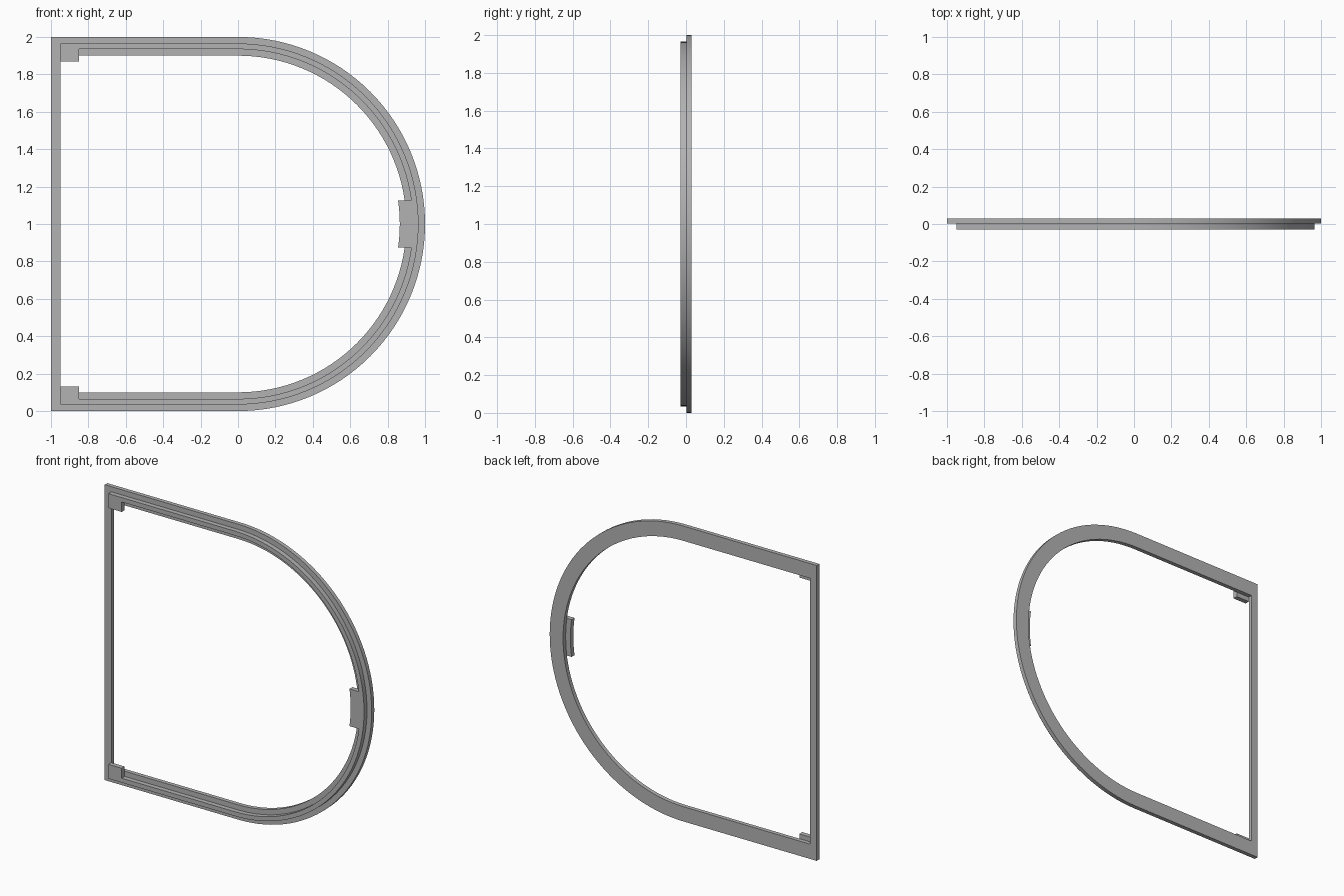
import bpy, bmesh
from math import sin, cos, asin, pi

cube = bpy.data.objects.get("Cube")
if cube:
    bpy.data.objects.remove(cube, do_unlink=True)

grey = bpy.data.materials.new("plain grey")
grey.use_nodes = True
grey.diffuse_color = (0.45, 0.45, 0.45, 1)
grey.node_tree.nodes["Principled BSDF"].inputs["Base Color"].default_value = (0.45, 0.45, 0.45, 1)

FRONT, MID, BACK = -0.03, 0.002, 0.03
SEGS = 64


def arc(radius, half_angle, segs):
    """Arc about the centre of the round side, from bottom to top."""
    angles = [half_angle * (2 * i / segs - 1) for i in range(segs + 1)]
    return [(radius * cos(a), 1 + radius * sin(a)) for a in angles]


def d_path(radius, left):
    """Straight bottom, half circle, straight top."""
    return [(left, 1 - radius)] + arc(radius, pi / 2, SEGS) + [(left, 1 + radius)]


def band(name, outer, inner, y0, y1, closed=False):
    """Solid band between two matching paths in the x-z plane."""
    bm = bmesh.new()
    rings = [[bm.verts.new((x, y, z)) for x, z in path]
             for path, y in ((outer, y0), (inner, y0), (inner, y1), (outer, y1))]
    n = len(outer)
    for i in range(n if closed else n - 1):
        j = (i + 1) % n
        for a, b in zip(rings, rings[1:] + rings[:1]):
            bm.faces.new((a[i], a[j], b[j], b[i]))
    if not closed:
        for end in (0, n - 1):
            bm.faces.new([r[end] for r in rings])
    bmesh.ops.recalc_face_normals(bm, faces=bm.faces)
    mesh = bpy.data.meshes.new(name)
    bm.to_mesh(mesh)
    bm.free()
    mesh.materials.append(grey)
    obj = bpy.data.objects.new(name, mesh)
    bpy.context.collection.objects.link(obj)
    bpy.ops.object.select_all(action='DESELECT')
    obj.select_set(True)
    bpy.context.view_layer.objects.active = obj
    bpy.ops.object.shade_smooth_by_angle()
    return obj


# Flat D-shaped frame with a narrow straight side
band("back_frame", d_path(1, -1), d_path(0.9, -0.95), MID, BACK, closed=True)

# Raised rib following the curved side
RIB_OUT, RIB_IN = 0.965, 0.935
band("front_rib", d_path(RIB_OUT, -0.95), d_path(RIB_IN, -0.95), FRONT, MID)

# Corner blocks at the ends of the rib
for name, side in (("top_corner_block", 1), ("bottom_corner_block", -1)):
    near, far = 1 + side * RIB_IN, 1 + side * 0.868
    band(name, [(-0.95, near), (-0.85, near)], [(-0.95, far), (-0.85, far)], FRONT, MID)

# Catch tab in the middle of the round side
TAB_HALF, TAB_IN = 0.126, 0.865
band("catch_tab", arc(RIB_IN, asin(TAB_HALF / RIB_IN), 8),
     arc(TAB_IN, asin(TAB_HALF / TAB_IN), 8), FRONT, MID)
